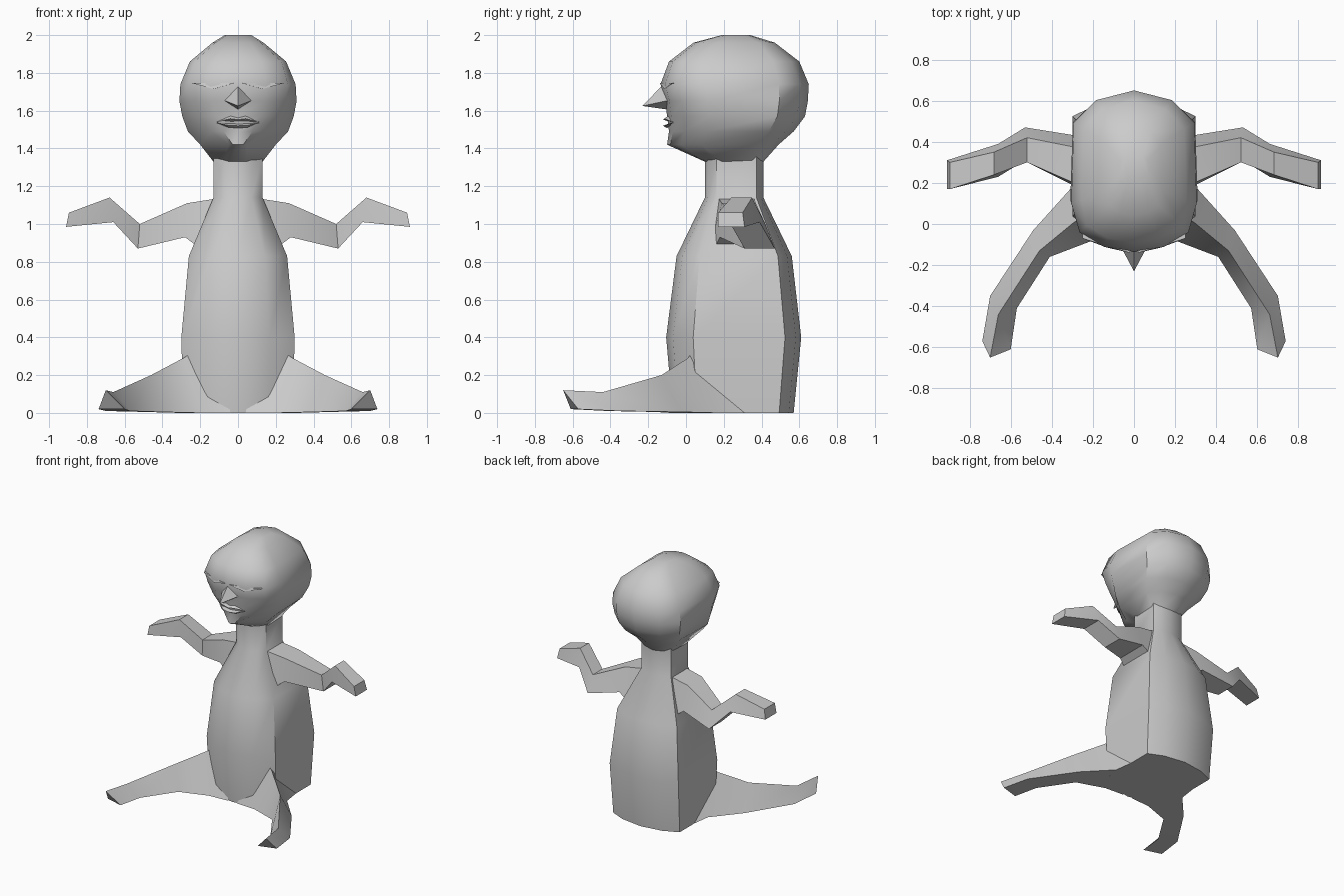
import bpy, bmesh, math

if "Cube" in bpy.data.objects:
    bpy.data.objects.remove(bpy.data.objects["Cube"])


def finish(name, bm, angle=35):
    bmesh.ops.recalc_face_normals(bm, faces=bm.faces)
    mesh = bpy.data.meshes.new(name)
    bm.to_mesh(mesh)
    bm.free()
    obj = bpy.data.objects.new(name, mesh)
    bpy.context.collection.objects.link(obj)
    bpy.ops.object.select_all(action='DESELECT')
    obj.select_set(True)
    bpy.context.view_layer.objects.active = obj
    bpy.ops.object.shade_smooth_by_angle(angle=math.radians(angle))
    return obj


def loft(name, sections, angle=35):
    """Skin a list of equal-length closed sections and cap both ends."""
    bm = bmesh.new()
    rings = [[bm.verts.new(p) for p in s] for s in sections]
    n = len(rings[0])
    for a, b in zip(rings, rings[1:]):
        for i in range(n):
            j = (i + 1) % n
            bm.faces.new((a[i], a[j], b[j], b[i]))
    bm.faces.new(rings[0])
    bm.faces.new(rings[-1])
    return finish(name, bm, angle)


def symmetric(half):
    return half + [(-x, y, z) for x, y, z in half[-2:0:-1]]


def mirrored(name, sections, angle=35):
    for side, s in (("right", 1), ("left", -1)):
        loft(f"{side}_{name}", [[(s * x, y, z) for x, y, z in sec] for sec in sections], angle)


# Torso and neck: height, half width, front y, back y
def torso_ring(z, w, yf, yb):
    shape = [(0, 0), (.55, .05), (1, .2), (1, .88), (.6, .96), (0, 1)]
    return symmetric([(w * u, yf + (yb - yf) * v, z) for u, v in shape])


loft("torso", [torso_ring(*r) for r in (
    (0, .29, -.07, .57), (.4, .30, -.105, .61), (.83, .26, -.05, .56),
    (1.14, .13, .10, .41), (1.36, .13, .10, .41))], 50)


# Head: height, half width, face half width, front y, back y
def head_ring(z, w, wf, yf, yb):
    d = yb - yf
    half = [(0, yf), (.55 * wf, yf + .03 * d), (wf, yf + .12 * d), (w, yf + .3 * d),
            (w * .96, yf + .8 * d), (w * .6, yf + .94 * d), (0, yb)]
    return symmetric([(x, y, z) for x, y in half])


loft("head", [head_ring(*r) for r in (
    (1.33, .13, .08, .10, .41), (1.42, .20, .05, -.10, .49),
    (1.49, .265, .14, -.09, .57), (1.57, .295, .21, -.10, .63),
    (1.65, .31, .25, -.11, .645), (1.74, .305, .265, -.135, .65),
    (1.86, .255, .23, -.09, .60), (1.96, .135, .12, .04, .47),
    (2.0, .07, .06, .19, .34))], 40)

# Arms: four-sided sections (top front, top back, bottom back, bottom front)
mirrored("arm", [
    [(.08, .17, 1.14), (.08, .36, 1.14), (.08, .44, .78), (.08, .10, .78)],
    [(.27, .19, 1.11), (.27, .37, 1.11), (.28, .43, .93), (.28, .18, .93)],
    [(.52, .30, 1.00), (.52, .42, 1.00), (.53, .47, .87), (.53, .31, .87)],
    [(.68, .24, 1.14), (.68, .35, 1.14), (.66, .39, 1.01), (.66, .23, 1.01)],
    [(.895, .17, 1.06), (.895, .30, 1.06), (.91, .31, .985), (.91, .17, .985)]], 30)

# Legs: three-sided sections (inner sole, outer sole, top ridge)
mirrored("leg", [
    [(.04, -.07, 0), (.28, .38, 0), (.12, .08, .40)],
    [(.20, -.08, 0), (.31, .17, 0), (.29, .01, .29)],
    [(.41, -.16, .005), (.49, -.03, .005), (.46, -.13, .20)],
    [(.57, -.41, .01), (.70, -.35, .01), (.66, -.44, .11)],
    [(.60, -.61, .02), (.738, -.57, .02), (.70, -.65, .12)]], 50)

# Nose: a pointed pyramid
bm = bmesh.new()
top, right, tip, base, left = [bm.verts.new(p) for p in (
    (0, -.12, 1.74), (.075, -.09, 1.655), (0, -.23, 1.625), (0, -.09, 1.605), (-.075, -.09, 1.655))]
for f in ((top, right, tip), (top, tip, left), (tip, right, base), (left, tip, base),
          (top, left, base), (top, base, right)):
    bm.faces.new(f)
finish("nose", bm, 20)

# Eyelids: thin slit wedges hanging under the brow
mirrored("eyelid", [
    [(.02, -.14, 1.747), (.25, -.07, 1.747), (.13, -.115, 1.715)],
    [(.02, -.09, 1.745), (.25, -.02, 1.745), (.13, -.07, 1.74)]], 20)

# Lips: tapered strips, each with an outer rim and a mouth line
for name, rim in (("upper_lip", [(.11, 1.54), (.04, 1.572), (0, 1.562), (-.04, 1.572), (-.11, 1.54)]),
                  ("lower_lip", [(.11, 1.538), (.05, 1.511), (0, 1.508), (-.05, 1.511), (-.11, 1.538)])):
    mid = 1.543 if name == "upper_lip" else 1.532
    loft(name, [[(x, -.10 + 2.5 * x * x, z), (x, -.122 + 4 * x * x, .5 * (z + mid)),
                 (x, -.09 + 2.5 * x * x, mid)] for x, z in rim], 40)
